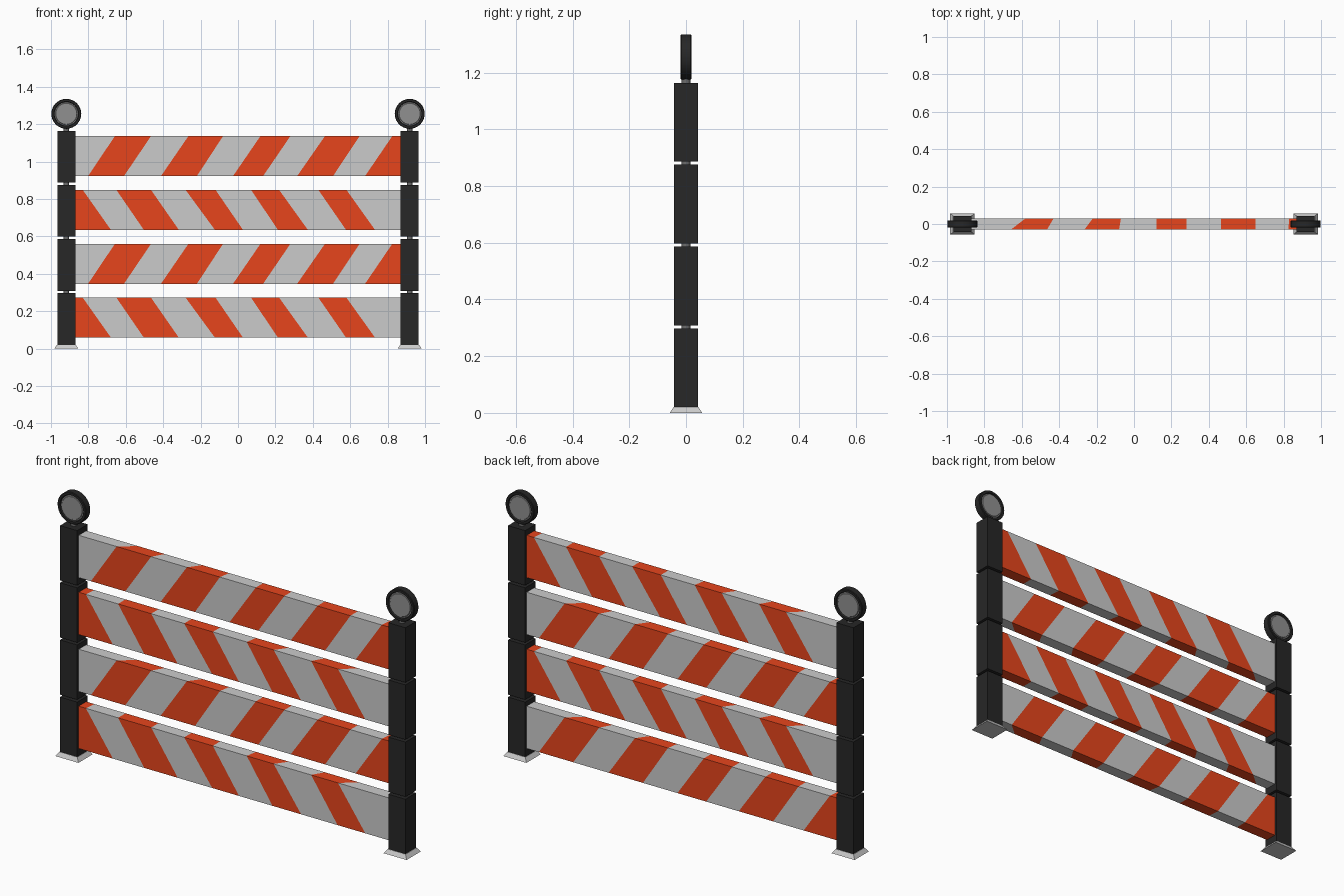
import bpy, bmesh, math
from mathutils import Matrix

if "Cube" in bpy.data.objects:
    bpy.data.objects.remove(bpy.data.objects["Cube"])


def material(name, rgb):
    m = bpy.data.materials.new(name)
    m.diffuse_color = (*rgb, 1)
    m.use_nodes = True
    m.node_tree.nodes["Principled BSDF"].inputs["Base Color"].default_value = m.diffuse_color
    return m


BLACK = material("black_rubber", (0.02, 0.02, 0.02))
ORANGE = material("orange_stripe", (0.8, 0.06, 0.012))
GREY = material("light_grey", (0.8, 0.8, 0.8))
LENS = material("lens_grey", (0.28, 0.28, 0.28))
STEEL = material("dark_steel", (0.15, 0.15, 0.15))


def finish(bm, name, mats, smooth=False):
    bmesh.ops.recalc_face_normals(bm, faces=bm.faces)
    me = bpy.data.meshes.new(name)
    bm.to_mesh(me)
    bm.free()
    ob = bpy.data.objects.new(name, me)
    bpy.context.collection.objects.link(ob)
    for m in mats:
        me.materials.append(m)
    if smooth:
        bpy.ops.object.select_all(action='DESELECT')
        ob.select_set(True)
        bpy.context.view_layer.objects.active = ob
        bpy.ops.object.shade_smooth_by_angle(angle=math.radians(35))
    return ob


def frustum(name, x, z0, z1, bottom, top, mat):
    """Rectangular block whose top may be smaller than its bottom (half sizes)."""
    bm = bmesh.new()
    bmesh.ops.create_cube(bm, size=2)
    for v in bm.verts:
        hx, hy = top if v.co.z > 0 else bottom
        v.co = (x + v.co.x * hx, v.co.y * hy, z1 if v.co.z > 0 else z0)
    return finish(bm, name, [mat])


def lathe(name, profile, x, z, mat, steps=32):
    """Revolve (radius, y) points around the y axis."""
    bm = bmesh.new()
    vs = [bm.verts.new((r, y, 0)) for r, y in profile]
    es = [bm.edges.new((a, b)) for a, b in zip(vs, vs[1:])]
    bmesh.ops.spin(bm, geom=vs + es, cent=(0, 0, 0), axis=(0, 1, 0),
                   angle=math.tau, steps=steps)
    bmesh.ops.remove_doubles(bm, verts=bm.verts, dist=0.0001)
    bmesh.ops.translate(bm, verts=bm.verts, vec=(x, 0, z))
    return finish(bm, name, [mat], True)


# Stripe edges along the board: front bottom, front top, back top, back bottom
END = 0.873
FB = [-.802, -.61, -.412, -.22, -.027, .134, .316, .508, .679]
FT = [-.658, -.465, -.265, -.08, .12, .28, .465, .65, .825]
BT = [-.58, -.43, -.22, -.07, .12, .28, .465, .65, .83]
BB = [-.733, -.578, -.374, -.214, -.027, .123, .316, .503, .679]


def board(name, z, turned):
    bm = bmesh.new()
    corners = [(-.03, 0), (-.03, .214), (.03, .214), (.03, 0)]
    cuts = [(-END,) * 4] + list(zip(FB, FT, BT, BB)) + [(END,) * 4]
    rings = [[bm.verts.new((x, y, z + h)) for x, (y, h) in zip(c, corners)] for c in cuts]
    for i, (a, b) in enumerate(zip(rings, rings[1:])):
        for k in range(4):
            n = (k + 1) % 4
            f = bm.faces.new((a[k], a[n], b[n], b[k]))
            f.material_index = i % 2
    bm.faces.new(rings[0])
    bm.faces.new(rings[-1]).material_index = 1
    # every other board is the same plank turned half way round
    if turned:
        bmesh.ops.rotate(bm, verts=bm.verts, cent=(0, 0, 0),
                         matrix=Matrix.Rotation(math.pi, 3, 'Z'))
    return finish(bm, name, [GREY, ORANGE])


STEP = 0.289
for i in range(4):
    board(f"striped_board_{i + 1}", 0.058 + i * 0.288, i % 2 == 0)

for side, x in (("left", -0.918), ("right", 0.918)):
    # Flared foot
    frustum(f"{side}_foot", x, 0, 0.02, (0.065, 0.057), (0.05, 0.044), GREY)
    # Stacked post blocks
    for i in range(4):
        z = 0.02 + i * STEP
        frustum(f"{side}_post_block_{i + 1}", x, z, z + 0.277, (0.048, 0.042), (0.048, 0.042), BLACK)
    # Tube running through the blocks up to the lamp
    bm = bmesh.new()
    bmesh.ops.create_cone(bm, cap_ends=True, segments=16, radius1=0.015, radius2=0.015,
                          depth=1.17, matrix=Matrix.Translation((x, 0, 0.6)))
    finish(bm, f"{side}_post_tube", [STEEL], True)
    # Warning lamp: rim, raised lip and lens, same on both faces
    rim = [(0.063, -.012), (0.066, -.019), (0.077, -.019), (0.08, -.016)]
    rim += [(r, -y) for r, y in reversed(rim)]
    lathe(f"{side}_lamp_rim", rim, x, 1.255, BLACK)
    lens = [(0, -.015), (0.056, -.015), (0.058, -.012), (0.065, -.012)]
    lens += [(r, -y) for r, y in reversed(lens)]
    lathe(f"{side}_lamp_lens", lens, x, 1.255, LENS)
